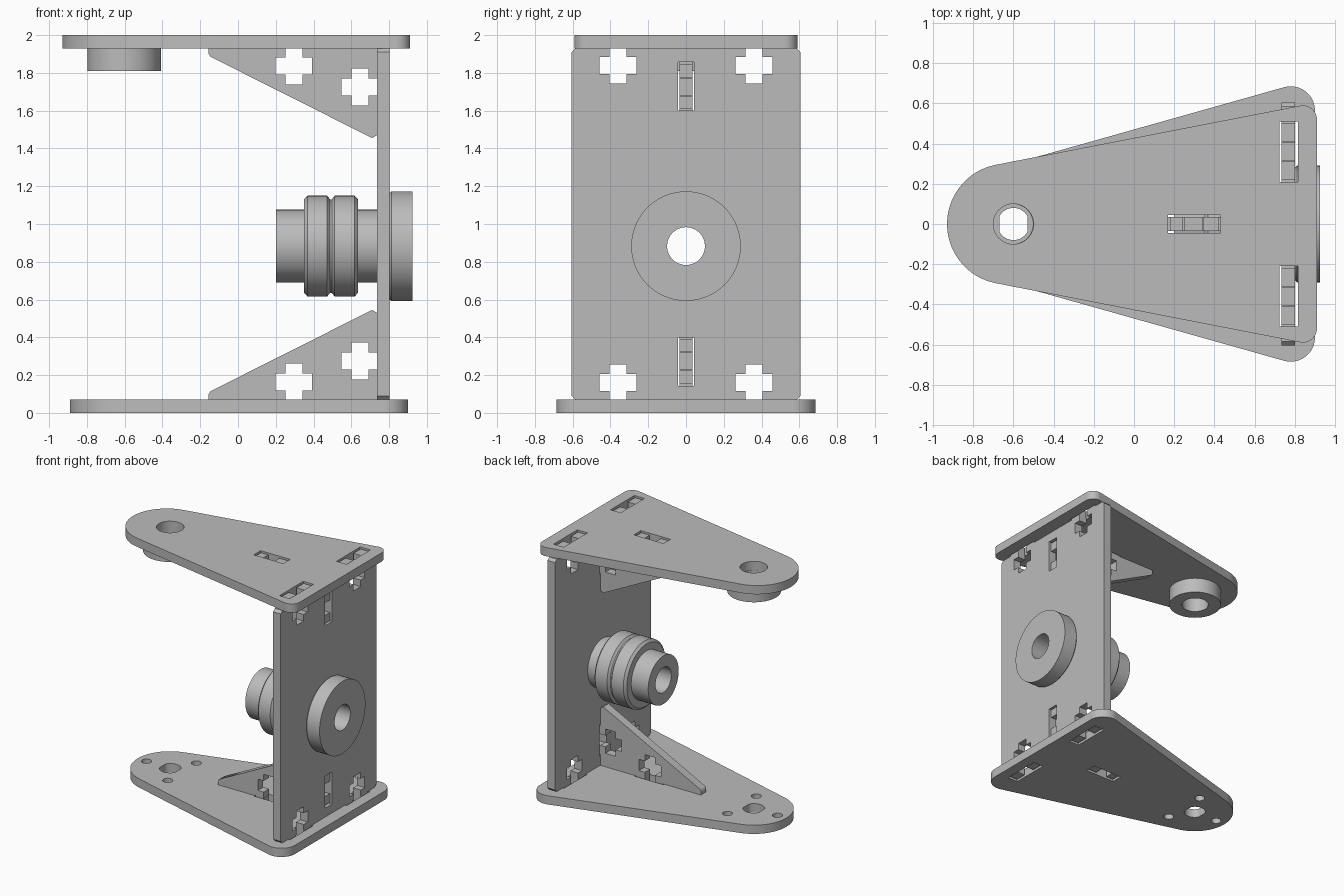
import bpy, bmesh, math
from mathutils import Vector
from mathutils.geometry import convex_hull_2d

if "Cube" in bpy.data.objects:
    bpy.data.objects.remove(bpy.data.objects["Cube"])

grey = bpy.data.materials.new("plain grey")
grey.use_nodes = True
COLOUR = (0.5, 0.5, 0.5, 1)
grey.diffuse_color = COLOUR
grey.node_tree.nodes["Principled BSDF"].inputs["Base Color"].default_value = COLOUR

# Sheet axes: the two profile directions, then the thickness direction
PLACE = {
    "x": lambda u, v, w: (w, u, v),
    "y": lambda u, v, w: (u, w, v),
    "z": lambda u, v, w: (u, v, w),
}


def add_prism(bm, axis, pts, lo, hi):
    place = PLACE[axis]
    rings = [[bm.verts.new(place(u, v, w)) for u, v in pts] for w in (lo, hi)]
    bm.faces.new(rings[0])
    bm.faces.new(rings[1])
    n = len(pts)
    for i in range(n):
        j = (i + 1) % n
        bm.faces.new((rings[0][i], rings[0][j], rings[1][j], rings[1][i]))


def to_object(name, bm):
    bmesh.ops.recalc_face_normals(bm, faces=bm.faces)
    mesh = bpy.data.meshes.new(name)
    bm.to_mesh(mesh)
    bm.free()
    mesh.materials.append(grey)
    obj = bpy.data.objects.new(name, mesh)
    bpy.context.collection.objects.link(obj)
    return obj


def smooth(obj):
    bpy.ops.object.select_all(action="DESELECT")
    obj.select_set(True)
    bpy.context.view_layer.objects.active = obj
    bpy.ops.object.shade_smooth_by_angle(angle=math.radians(35))


def sheet(name, axis, outline, lo, hi, holes):
    """Flat part with cut-outs."""
    bm = bmesh.new()
    add_prism(bm, axis, outline, lo, hi)
    obj = to_object(name, bm)
    bm = bmesh.new()
    for hole in holes:
        add_prism(bm, axis, hole, lo - 0.05, hi + 0.05)
    cutter = to_object(name + "_cutter", bm)
    cutter.hide_render = True
    mod = obj.modifiers.new("cut", "BOOLEAN")
    mod.operation = "DIFFERENCE"
    mod.solver = "EXACT"
    mod.object = cutter
    bpy.context.view_layer.objects.active = obj
    bpy.ops.object.modifier_apply(modifier=mod.name)
    bpy.data.objects.remove(cutter)
    smooth(obj)
    return obj


def lathe(name, profile, centre, axis, steps=64):
    """Closed ring profile of (along, radius) turned about an axis."""
    bm = bmesh.new()
    rings = []
    for k in range(steps):
        a = math.tau * k / steps
        ring = []
        for along, r in profile:
            p = PLACE[axis](r * math.cos(a), r * math.sin(a), along)
            ring.append(bm.verts.new(Vector(p) + Vector(centre)))
        rings.append(ring)
    n = len(profile)
    for k in range(steps):
        a, b = rings[k], rings[(k + 1) % steps]
        for i in range(n):
            j = (i + 1) % n
            bm.faces.new((a[i], a[j], b[j], b[i]))
    obj = to_object(name, bm)
    smooth(obj)
    return obj


def circle(cx, cy, r, n=48):
    return [(cx + r * math.cos(math.tau * i / n), cy + r * math.sin(math.tau * i / n))
            for i in range(n)]


def rect(cx, cy, hx, hy):
    return [(cx - hx, cy - hy), (cx + hx, cy - hy), (cx + hx, cy + hy), (cx - hx, cy + hy)]


def cross(cx, cy, arm=0.097, half=0.045):
    quarter = [(arm, -half), (arm, half), (half, half)]
    pts = []
    for _ in range(4):
        pts += [(cx + x, cy + y) for x, y in quarter]
        quarter = [(-y, x) for x, y in quarter]
    return pts


def rounded_plate(tip, corner):
    """Tapered outline wrapped round one tip circle and two corner circles."""
    x, y, r = corner
    pts = circle(*tip, 96) + circle(x, y, r) + circle(x, -y, r)
    return [pts[i] for i in convex_hull_2d([Vector(p) for p in pts])]


T = 0.07                      # sheet thickness
AXLE_X = -0.6                 # axle position near the plate tips
SLOTS = [rect(0.77, s * 0.36, 0.045, 0.15) for s in (-1, 1)] + [rect(0.3, 0, 0.13, 0.044)]

# Base plate with flat-sided axle hole and three screw holes
axle_hole = [(AXLE_X + max(-0.07, min(0.07, x)), y) for x, y in circle(0, 0, 0.08)]
screws = [circle(AXLE_X + 0.21 * math.cos(a), 0.21 * math.sin(a), 0.037, 24)
          for a in (math.pi, math.pi / 3, -math.pi / 3)]
sheet("base_plate", "z", rounded_plate((-0.6, 0, 0.29), (0.78, 0.565, 0.12)),
      0, T, SLOTS + [axle_hole] + screws)

# Top plate with its bearing collar underneath
sheet("top_plate", "z", rounded_plate((-0.63, 0, 0.3), (0.84, 0.52, 0.07)),
      2 - T, 2, SLOTS + [circle(AXLE_X, 0, 0.1, 64)])
lathe("bearing_collar", [(1.81, 0.1), (1.81, 0.195), (1.93, 0.195), (1.93, 0.1)],
      (AXLE_X - 0.003, 0, 0), "z")

# Upright wall with tabs, nut crosses and gusset slots
EDGE, TAB = 0.93, 0.99
quadrant = [(0.22, EDGE), (0.22, TAB), (0.31, TAB), (0.31, EDGE), (0.41, EDGE),
            (0.41, TAB), (0.5, TAB), (0.5, EDGE), (0.585, EDGE), (0.605, 0.91)]
outline = []
for sy, sz in ((1, 1), (1, -1), (-1, -1), (-1, 1)):
    part = [(sy * y, 1 + sz * z) for y, z in quadrant]
    outline += part if sy == sz else part[::-1]
wall_cuts = [circle(0, 0.883, 0.15, 64)]
for sz in (-1, 1):
    wall_cuts.append(rect(0, 1 + sz * 0.73, 0.043, 0.128))
    wall_cuts += [cross(sy * 0.36, 1 + sz * 0.84) for sy in (-1, 1)]
sheet("upright_wall", "x", outline, 0.735, 0.735 + 0.067, wall_cuts)

# Triangular gussets, mirrored top and bottom
gusset = [(-0.155, T), (0.18, T), (0.18, 0.01), (0.245, 0.01), (0.245, T),
          (0.345, T), (0.345, 0.01), (0.42, 0.01), (0.42, T), (0.735, T),
          (0.735, 0.155), (0.79, 0.155), (0.79, 0.225), (0.735, 0.225),
          (0.735, 0.325), (0.79, 0.325), (0.79, 0.39), (0.735, 0.39),
          (0.735, 0.53), (0.71, 0.545), (-0.145, 0.115), (-0.155, 0.1)]
gusset_cuts = [cross(0.296, 0.164), cross(0.645, 0.275)]
flip = lambda pts: [(x, 2 - z) for x, z in pts]
sheet("lower_gusset", "y", gusset, -0.034, 0.034, gusset_cuts)
sheet("upper_gusset", "y", flip(gusset), -0.034, 0.034, [flip(c) for c in gusset_cuts])

# Hollow spindle: sleeve, twin chamfered rings and outer flange
BORE, SLEEVE, RING, BEVEL = 0.1, 0.193, 0.267, 0.248
spindle = [(0.2, BORE), (0.2, SLEEVE), (0.35, SLEEVE), (0.35, BEVEL), (0.368, RING),
           (0.472, RING), (0.487, BEVEL), (0.497, BEVEL), (0.512, RING), (0.617, RING),
           (0.635, BEVEL), (0.635, SLEEVE), (0.802, SLEEVE), (0.802, 0.28),
           (0.812, 0.29), (0.925, 0.29), (0.925, BORE)]
lathe("spindle", spindle, (0, 0, 0.883), "x", 72)
